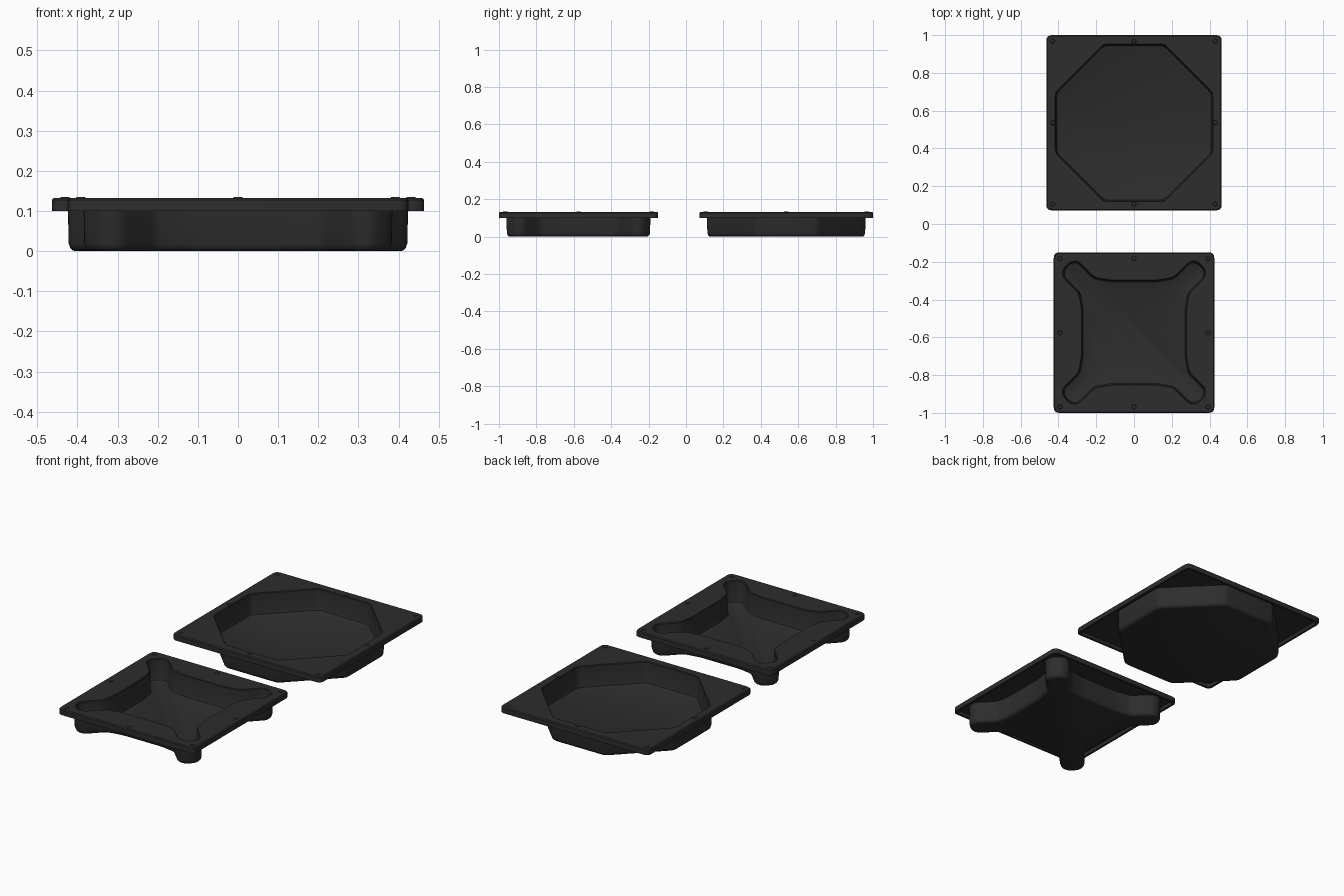
import bpy, bmesh, math
from mathutils import Vector

if "Cube" in bpy.data.objects:
    bpy.data.objects.remove(bpy.data.objects["Cube"])

TOP, LIP_Z, SHEET, WALL = 0.132, 0.10, 0.012, 0.01

plastic = bpy.data.materials.new("black_plastic")
plastic.diffuse_color = (0.026, 0.026, 0.026, 1)
plastic.use_nodes = True
plastic.node_tree.nodes["Principled BSDF"].inputs["Base Color"].default_value = plastic.diffuse_color


def four_fold(pts):
    """Repeat the points of one corner around the four corners, counter-clockwise."""
    out = []
    for k in range(4):
        c, s = round(math.cos(k * math.pi / 2)), round(math.sin(k * math.pi / 2))
        out += [Vector((x * c - y * s, x * s + y * c)) for x, y in pts]
    return out


def offset(poly, d):
    """Mitred offset of a counter-clockwise outline, outward for d > 0."""
    res = []
    for i, p in enumerate(poly):
        a = (p - poly[i - 1]).normalized()
        b = (poly[(i + 1) % len(poly)] - p).normalized()
        n1, n2 = Vector((a.y, -a.x)), Vector((b.y, -b.x))
        res.append(p + (n1 + n2) * d / (1 + n1.dot(n2)))
    return res


def rounded(poly, cut, segs=4):
    """Replace each corner with a short curve."""
    res = []
    for i, p in enumerate(poly):
        a, b = poly[i - 1] - p, poly[(i + 1) % len(poly)] - p
        s = p + a.normalized() * min(cut, a.length * 0.42)
        e = p + b.normalized() * min(cut, b.length * 0.42)
        for k in range(segs + 1):
            t = k / segs
            res.append(s * (1 - t) ** 2 + p * 2 * t * (1 - t) + e * t * t)
    return res


def make_object(name, bm, cy):
    bmesh.ops.recalc_face_normals(bm, faces=bm.faces)
    me = bpy.data.meshes.new(name)
    bm.to_mesh(me)
    bm.free()
    me.materials.append(plastic)
    ob = bpy.data.objects.new(name, me)
    ob.location.y = cy
    bpy.context.collection.objects.link(ob)
    bpy.ops.object.select_all(action='DESELECT')
    ob.select_set(True)
    bpy.context.view_layer.objects.active = ob
    bpy.ops.object.shade_smooth_by_angle(angle=math.radians(35))


def tray(name, half, basin, cut, cy):
    bm = bmesh.new()
    square = four_fold([(half, half)])

    def ring(poly, d, z, c):
        return [bm.verts.new((p.x, p.y, z)) for p in rounded(offset(poly, d), c)]

    def loft(rings):
        for r0, r1 in zip(rings, rings[1:]):
            n = len(r0)
            for i in range(n):
                bm.faces.new((r0[i], r0[(i + 1) % n], r1[(i + 1) % n], r1[i]))

    def fill_between(*loops):
        edges = []
        for lp in loops:
            for i in range(len(lp)):
                pair = (lp[i - 1], lp[i])
                edges.append(bm.edges.get(pair) or bm.edges.new(pair))
        bmesh.ops.triangle_fill(bm, use_beauty=True, edges=edges)

    # Down-turned rim lip, from the top edge round to the sheet underside
    lip = [ring(square, d, z, 0.03) for d, z in
           ((-0.005, TOP), (0, TOP - 0.005), (0, LIP_Z),
            (-0.012, LIP_Z), (-0.012, TOP - SHEET))]
    loft(lip)
    # Basin inside, rounded at the floor
    inner = [ring(basin, d, z, cut) for d, z in
             ((0.003, TOP), (0, TOP - 0.004), (-0.003, 0.022), (-0.006, 0.014), (-0.013, WALL))]
    loft(inner)
    bm.faces.new(inner[-1])
    # Basin outside, rounded at the base
    outer = [ring(basin, d, z, cut) for d, z in
             ((WALL, TOP - SHEET), (0.008, 0.02), (0.004, 0.008), (-0.002, 0.002), (-0.009, 0))]
    loft(outer)
    bm.faces.new(outer[-1])
    # Flat sheet, top and underside
    fill_between(lip[0], inner[0])
    fill_between(lip[-1], outer[0])
    make_object(name, bm, cy)

    # Small stacking bumps at the rim corners and mid-sides
    bm = bmesh.new()
    e = half - 0.033
    for x in (-e, 0, e):
        for y in (-e, 0, e):
            if x or y:
                got = bmesh.ops.create_cone(bm, cap_ends=True, segments=12, radius1=0.014,
                                            radius2=0.01, depth=0.005)
                bmesh.ops.translate(bm, verts=got["verts"], vec=(x, y, TOP + 0.0005))
    make_object(name + "_bumps", bm, cy)


octagon = four_fold([(0.414, 0.16), (0.16, 0.414)])
cross = four_fold([(0.275, 0.12), (0.29, 0.21), (0.375, 0.295), (0.375, 0.335),
                   (0.335, 0.375), (0.295, 0.375), (0.21, 0.29), (0.12, 0.275)])
tray("octagon_tray", 0.464, octagon, 0.02, 0.536)
tray("cross_tray", 0.425, cross, 0.022, -0.575)
